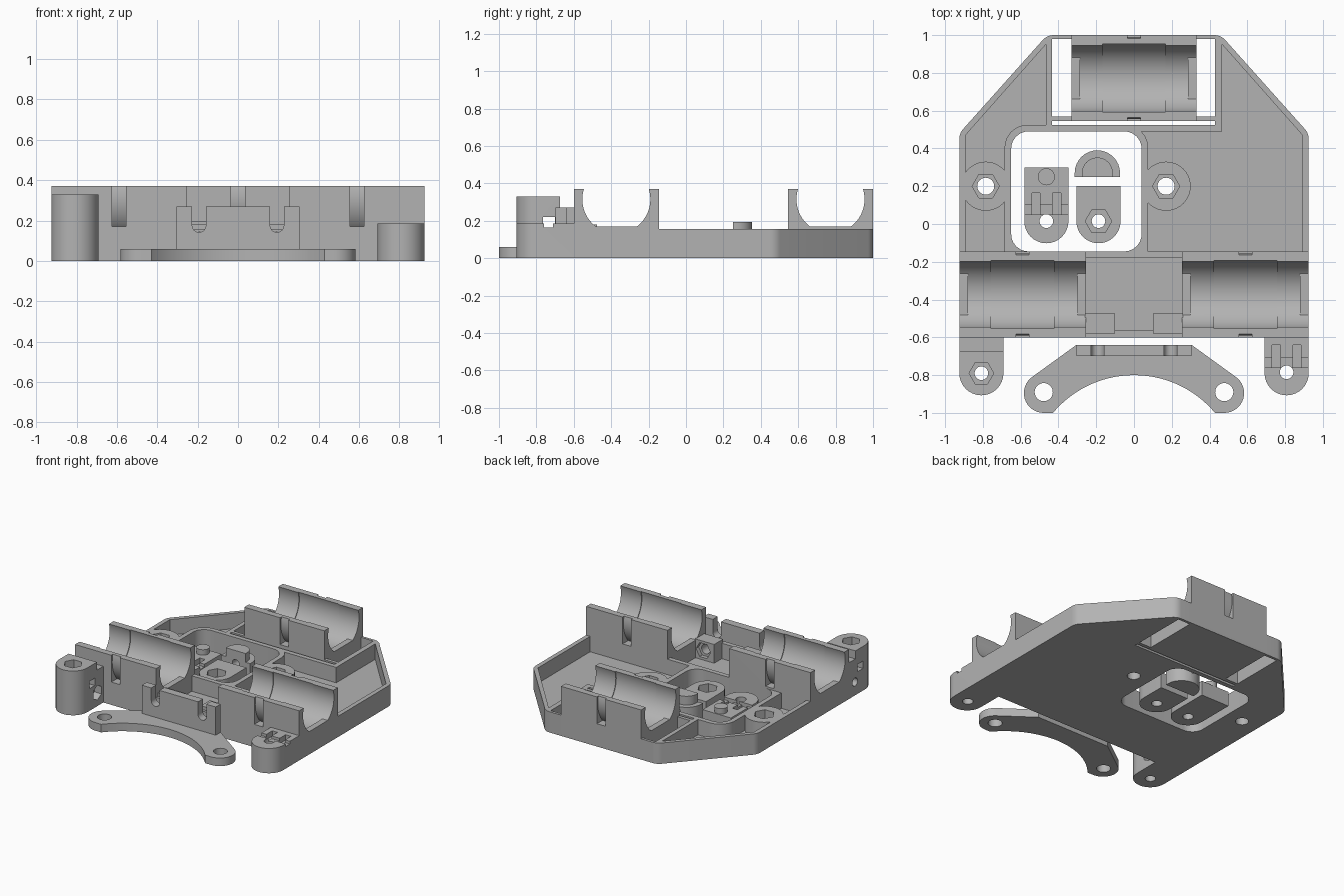
import bpy, bmesh, math
from mathutils import Vector, Matrix

if "Cube" in bpy.data.objects:
    bpy.data.objects.remove(bpy.data.objects["Cube"])

grey = bpy.data.materials.new("plain_grey")
grey.use_nodes = True
grey.diffuse_color = (0.45, 0.45, 0.45, 1)
grey.node_tree.nodes["Principled BSDF"].inputs["Base Color"].default_value = (0.45, 0.45, 0.45, 1)


def prism(name, outline, z0, z1):
    """Extrude a counter-clockwise outline from z0 to z1."""
    bm = bmesh.new()
    face = bm.faces.new([bm.verts.new((p[0], p[1], z0)) for p in outline])
    top = bmesh.ops.extrude_face_region(bm, geom=[face])["geom"]
    bmesh.ops.translate(bm, vec=(0, 0, z1 - z0), verts=[v for v in top if isinstance(v, bmesh.types.BMVert)])
    bmesh.ops.recalc_face_normals(bm, faces=bm.faces)
    mesh = bpy.data.meshes.new(name)
    bm.to_mesh(mesh)
    bm.free()
    mesh.materials.append(grey)
    ob = bpy.data.objects.new(name, mesh)
    bpy.context.collection.objects.link(ob)
    return ob


def rect(x0, x1, y0, y1):
    return [(x0, y0), (x1, y0), (x1, y1), (x0, y1)]


def box(x0, x1, y0, y1, z0, z1, name="cutter"):
    return prism(name, rect(x0, x1, y0, y1), z0, z1)


def arc(x, y, r, a0, a1, n=16):
    return [(x + r * math.cos(math.radians(a0 + (a1 - a0) * i / n)),
             y + r * math.sin(math.radians(a0 + (a1 - a0) * i / n))) for i in range(n + 1)]


def rod(x, y, r, z0, z1, n=40, name="cutter"):
    return prism(name, arc(x, y, r, 0, 360, n)[:-1], z0, z1)


def turned(ob, axis, loc):
    """Lay a z-aligned rod along x or y, then move it."""
    turn = Matrix.Rotation(math.pi / 2, 4, "Y" if axis == "x" else "X")
    ob.data.transform(Matrix.Translation(loc) @ turn)
    return ob


def rounded(pts, radii, n=6):
    """Round the corners of a polygon."""
    out = []
    for i, p in enumerate(pts):
        p, r = Vector(p), radii[i]
        if not r:
            out.append(p)
            continue
        a = (Vector(pts[i - 1]) - p).normalized()
        b = (Vector(pts[(i + 1) % len(pts)]) - p).normalized()
        half = a.angle(b) / 2
        s, e = p + a * r / math.tan(half), p + b * r / math.tan(half)
        c = p + (a + b).normalized() * r / math.sin(half)
        for k in range(n + 1):
            out.append(c + ((s - c).lerp(e - c, k / n)).normalized() * r)
    return out


def boolean(ob, others, op="DIFFERENCE"):
    bpy.context.view_layer.objects.active = ob
    for other in others:
        mod = ob.modifiers.new("bool", "BOOLEAN")
        mod.operation, mod.solver, mod.object = op, "EXACT", other
        bpy.ops.object.modifier_apply(modifier=mod.name)
        bpy.data.objects.remove(other)
    return ob


def tongue(x, y, r, y_end):
    """Half-round at the front, straight to y_end."""
    return arc(x, y, r, 180, 360) + [(x + r, y_end), (x - r, y_end)]


FLOOR, RIM, TOP, AXIS = 0.04, 0.155, 0.37, 0.315
BOSSES = [(-0.785, 0.2), (0.17, 0.2)]

# carriage tray with raised rims
half = [(0.925, -0.6), (0.925, 0.48), (0.46, 1.0)]
tray = half + [(-x, y) for x, y in reversed(half)]
base = prism("carriage_base", rounded(tray, [0, .08, .08, .08, .08, 0]), 0, RIM)
half = [(0.892, -0.145), (0.892, 0.47), (0.467, 0.95), (0.467, 0.49)]
right = half + [(0.0, 0.49), (0.0, -0.145)]
left = [(0.0, -0.145), (0.0, 0.53), (-0.467, 0.53), (-0.467, 0.95), (-0.892, 0.47), (-0.892, -0.145)]
for pts in (right, left):
    pocket = prism("cutter", pts, FLOOR, 0.3)
    keep = [prism("keep", rounded(rect(-0.685, 0.075, -0.3, 0.525), [.12] * 4), 0, 0.4),
            box(-0.467, 0.467, 0.49, 1.1, 0, 0.4)]
    keep += [rod(x, y, 0.13, 0, 0.4) for x, y in BOSSES]
    boolean(base, [boolean(pocket, keep)])
window = prism("cutter", rounded(rect(-0.65, 0.04, -0.145, 0.49), [.09] * 4), -0.1, 0.4)
boolean(base, [window])

# gaps around the rear bearing holder
boolean(base, [box(-0.435, 0.43, 0.525, 0.545, -0.1, 0.4),
               box(-0.435, -0.33, 0.57, 0.98, -0.1, 0.4),
               box(0.33, 0.43, 0.57, 0.98, -0.1, 0.4),
               box(-0.255, 0.255, -0.565, -0.18, FLOOR, 0.4)])

# bearing holders: block, bore, end lips, tie grooves
HOLDERS = [(-0.925, -0.255, -0.6), (0.255, 0.925, -0.6), (-0.33, 0.33, 0.545)]
for x0, x1, y0 in HOLDERS:
    y1, mid, yc = y0 + 0.455, (x0 + x1) / 2, y0 + 0.2275
    boolean(base, [box(x0, x1, y0, y1, 0.02, TOP)], "UNION")
    bore = turned(rod(0, 0, 0.182, -0.4, 0.4, 64), "x", (mid, yc, AXIS))
    for a, b in ((x0 - 0.1, x0 + 0.045), (x1 - 0.045, x1 + 0.1)):
        boolean(bore, [box(a, b, y0, y1, 0.0, 0.17)])
    race = turned(rod(0, 0, 0.188, -0.166, 0.166, 64), "x", (mid, yc, AXIS))
    groove = box(mid - 0.035, mid + 0.035, y0 - 0.02, y1 + 0.02, 0.17, 0.4)
    boolean(groove, [turned(rod(0, 0, 0.217, -0.2, 0.2, 64), "x", (mid, yc, AXIS))])
    boolean(base, [bore, race, groove])

# nut blocks in the centre bay
for s in (-1, 1):
    xs = sorted((s * 0.1, s * 0.26))
    boolean(base, [box(*xs, -0.58, -0.475, 0.02, 0.18)], "UNION")
    boolean(base, [turned(rod(0, 0, 0.035, -0.2, 0.2, 24), "y", (s * 0.19, -0.55, 0.11)),
                   turned(rod(0, 0, 0.06, -0.03, 0.03, 6), "y", (s * 0.19, -0.475, 0.11))])

# screw bosses with hex pockets
for x, y in BOSSES:
    boolean(base, [rod(x, y, 0.072, 0.08, 0.4, 6), rod(x, y, 0.045, -0.1, 0.4)])

# tall front post with belt window
tall_post = prism("tall_post", tongue(-0.808, -0.79, 0.117, -0.675), 0, 0.33)
boolean(tall_post, [box(-0.925, -0.691, -0.69, -0.59, 0, 0.27)], "UNION")
boolean(tall_post, [box(-1, -0.6, -0.765, -0.7, 0.165, 0.22),
                    rod(-0.808, -0.79, 0.065, 0.24, 0.4, 6),
                    rod(-0.808, -0.79, 0.036, -0.1, 0.4, 24),
                    turned(rod(0, 0, 0.055, -0.06, 0.06, 6), "x", (-0.69, -0.67, 0.1)),
                    turned(rod(0, 0, 0.03, -0.2, 0.2, 20), "x", (-0.81, -0.67, 0.1))])


def belt_seat(ob, x, y0, y1, z):
    """Cut the belt teeth into a clamp."""
    boolean(ob, [box(x + d - 0.022, x + d + 0.022, y0, y1, z - 0.04, z + 0.1) for d in (-0.055, 0.055)])
    boolean(ob, [box(x - 0.2, x + 0.2, y0, y0 + 0.05, z - 0.02, z + 0.1)])


# short front post
short_post = prism("short_post", tongue(0.808, -0.79, 0.117, -0.59), 0, 0.185)
belt_seat(short_post, 0.808, -0.76, -0.64, 0.185)
boolean(short_post, [rod(0.808, -0.785, 0.036, -0.1, 0.4, 24)])

# loose belt clamp
belt_clamp = prism("belt_clamp", tongue(-0.464, 0.015, 0.117, 0.3), 0, 0.11)
belt_seat(belt_clamp, -0.464, 0.05, 0.165, 0.11)
boolean(belt_clamp, [rod(-0.464, 0.015, 0.036, -0.1, 0.3, 24)])
boolean(belt_clamp, [rod(-0.464, 0.25, 0.045, 0.05, 0.15, 28)], "UNION")

# loose nut clamp
nut_clamp = prism("nut_clamp", tongue(-0.188, 0.015, 0.117, 0.2), 0, 0.12)
boolean(nut_clamp, [rod(-0.188, 0.015, 0.07, 0.06, 0.3, 6), rod(-0.188, 0.015, 0.036, -0.1, 0.3, 24)])

# half-round tensioner
tensioner = prism("tensioner", arc(-0.194, 0.27, 0.12, 0, 180) + [(-0.314, 0.25), (-0.074, 0.25)], 0, 0.13)
boolean(tensioner, [prism("core", arc(-0.194, 0.27, 0.082, 0, 180) + [(-0.276, 0.25), (-0.112, 0.25)], 0.05, 0.195)], "UNION")
boolean(tensioner, [turned(rod(0, 0, 0.028, -0.3, 0.3, 20), "y", (-0.194, 0.3, 0.1))])

# arched fan bracket with slotted upright
ear = arc(0.478, -0.895, 0.105, -90, 55)
bracket = prism("fan_bracket", ear + [(0.305, -0.64), (-0.305, -0.64)] + [(-x, y) for x, y in reversed(ear)], 0, 0.06)
boolean(bracket, [rod(0, -1.36, 0.56, -0.1, 0.2, 96)])
boolean(bracket, [box(-0.305, 0.305, -0.698, -0.64, 0.0, 0.27)], "UNION")
for s in (-1, 1):
    slot = turned(rod(0, 0, 0.034, -0.1, 0.1, 24), "y", (s * 0.193, -0.67, 0.176))
    boolean(bracket, [slot, box(s * 0.193 - 0.034, s * 0.193 + 0.034, -0.8, -0.6, 0.176, 0.4),
                      rod(s * 0.478, -0.89, 0.048, -0.1, 0.2, 28)])

# smooth curves, sharp corners
bpy.ops.object.select_all(action="DESELECT")
for ob in (base, tall_post, short_post, belt_clamp, nut_clamp, tensioner, bracket):
    ob.select_set(True)
bpy.context.view_layer.objects.active = base
bpy.ops.object.shade_smooth_by_angle(angle=math.radians(30))
